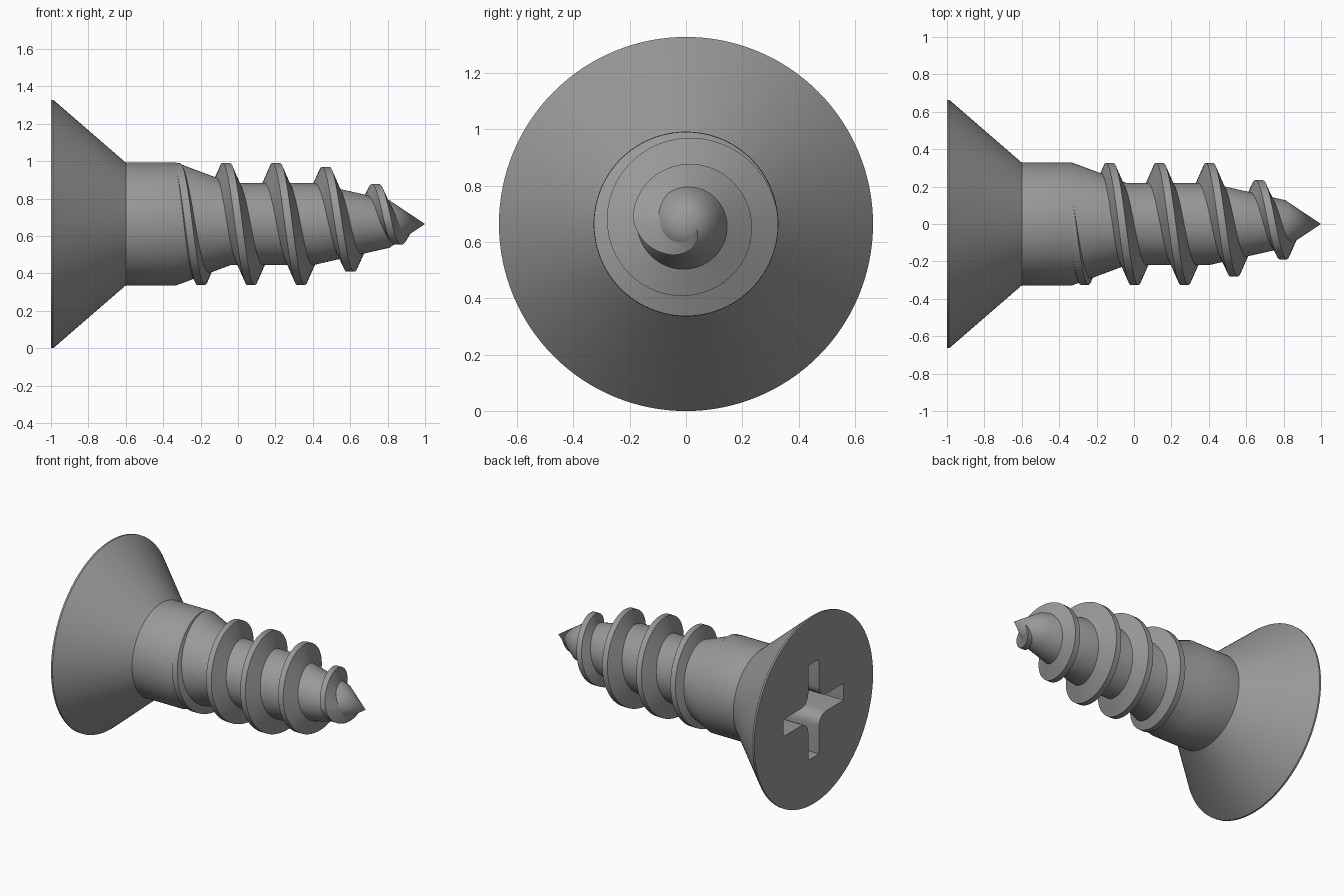
import bpy, bmesh, math

if "Cube" in bpy.data.objects:
    bpy.data.objects.remove(bpy.data.objects["Cube"])

R = 0.664          # head radius, also the height of the axis
SEGMENTS = 128

steel = bpy.data.materials.new("grey_steel")
steel.diffuse_color = (0.32, 0.32, 0.32, 1)
steel.use_nodes = True
steel.node_tree.nodes["Principled BSDF"].inputs["Base Color"].default_value = steel.diffuse_color


def make_object(name, bm):
    bmesh.ops.recalc_face_normals(bm, faces=bm.faces)
    mesh = bpy.data.meshes.new(name)
    bm.to_mesh(mesh)
    bm.free()
    obj = bpy.data.objects.new(name, mesh)
    bpy.context.collection.objects.link(obj)
    mesh.materials.append(steel)
    return obj


def activate(obj):
    bpy.ops.object.select_all(action='DESELECT')
    obj.select_set(True)
    bpy.context.view_layer.objects.active = obj


def on_axis(x, r, a):
    return (x, r * math.cos(a), R + r * math.sin(a))


def interpolate(table, x):
    for (x0, r0), (x1, r1) in zip(table, table[1:]):
        if x <= x1:
            t = max(0, (x - x0) / (x1 - x0))
            return r0 + (r1 - r0) * t
    return table[-1][1]


# Head, shank and pointed core turned from one profile
profile = [(-1, R), (-0.988, R), (-0.6, 0.328), (-0.33, 0.328),
           (-0.04, 0.22), (0.40, 0.22), (0.81, 0.127)]
bm = bmesh.new()
rings = [[bm.verts.new(on_axis(x, r, 2 * math.pi * i / SEGMENTS))
          for i in range(SEGMENTS)] for x, r in profile]
tip = bm.verts.new((1, 0, R))
for i in range(SEGMENTS):
    j = (i + 1) % SEGMENTS
    for a, b in zip(rings, rings[1:]):
        bm.faces.new((a[i], a[j], b[j], b[i]))
    bm.faces.new((rings[-1][i], rings[-1][j], tip))
bm.faces.new(rings[0])
body = make_object("screw_body", bm)

# Cross-shaped driver recess with rounded inner corners
ARM, HALF, FILLET, DEPTH = 0.335, 0.06, 0.08, 0.28
outline = []
for q in range(4):
    c, s = math.cos(q * math.pi / 2), math.sin(q * math.pi / 2)
    points = [(ARM, -HALF), (ARM, HALF)]
    for k in range(7):
        t = math.radians(-90 - 15 * k)
        points.append((HALF + FILLET + FILLET * math.cos(t),
                       HALF + FILLET + FILLET * math.sin(t)))
    outline += [(c * y - s * z, s * y + c * z) for y, z in points]
bm = bmesh.new()
front = [bm.verts.new((-1.1, y, R + z)) for y, z in outline]
back = [bm.verts.new((-1 + DEPTH, y, R + z)) for y, z in outline]
bm.faces.new(front)
bm.faces.new(back)
for i in range(len(front)):
    j = (i + 1) % len(front)
    bm.faces.new((front[i], front[j], back[j], back[i]))
cutter = make_object("recess_cutter", bm)
cutter.hide_render = True
cut = body.modifiers.new("recess", 'BOOLEAN')
cut.operation = 'DIFFERENCE'
cut.solver = 'EXACT'
cut.object = cutter
activate(body)
bpy.ops.object.modifier_apply(modifier=cut.name)
bpy.data.objects.remove(cutter)

# Helical thread with a flat crest, fading into the tip
crest_radius = [(-0.4, 0.326), (0.41, 0.327), (0.47, 0.306), (0.6, 0.256),
                (0.735, 0.214), (0.80, 0.19), (0.84, 0.135),
                (0.885, 0.085), (0.93, 0.03)]
PITCH, START, END, STEPS = 0.267, -0.35, 0.92, 96
count = int((END - START) / PITCH * STEPS)
bm = bmesh.new()
sections = []
for i in range(count + 1):
    x = START + PITCH * i / STEPS
    a = 2 * math.pi * (x + 0.13) / PITCH
    crest = interpolate(crest_radius, x)
    root = max(0.015, crest - 0.14)
    wide = 0.02 + 0.41 * (crest - root)
    section = [(x - wide, root), (x - 0.02, crest), (x + 0.02, crest), (x + wide, root)]
    sections.append([bm.verts.new(on_axis(px, pr, a)) for px, pr in section])
for a, b in zip(sections, sections[1:]):
    for k in range(4):
        n = (k + 1) % 4
        bm.faces.new((a[k], a[n], b[n], b[k]))
bm.faces.new(sections[0])
bm.faces.new(sections[-1])
thread = make_object("screw_thread", bm)

# Smooth turned surfaces, crisp edges
for obj in (body, thread):
    activate(obj)
    bpy.ops.object.shade_smooth_by_angle(angle=math.radians(28))
